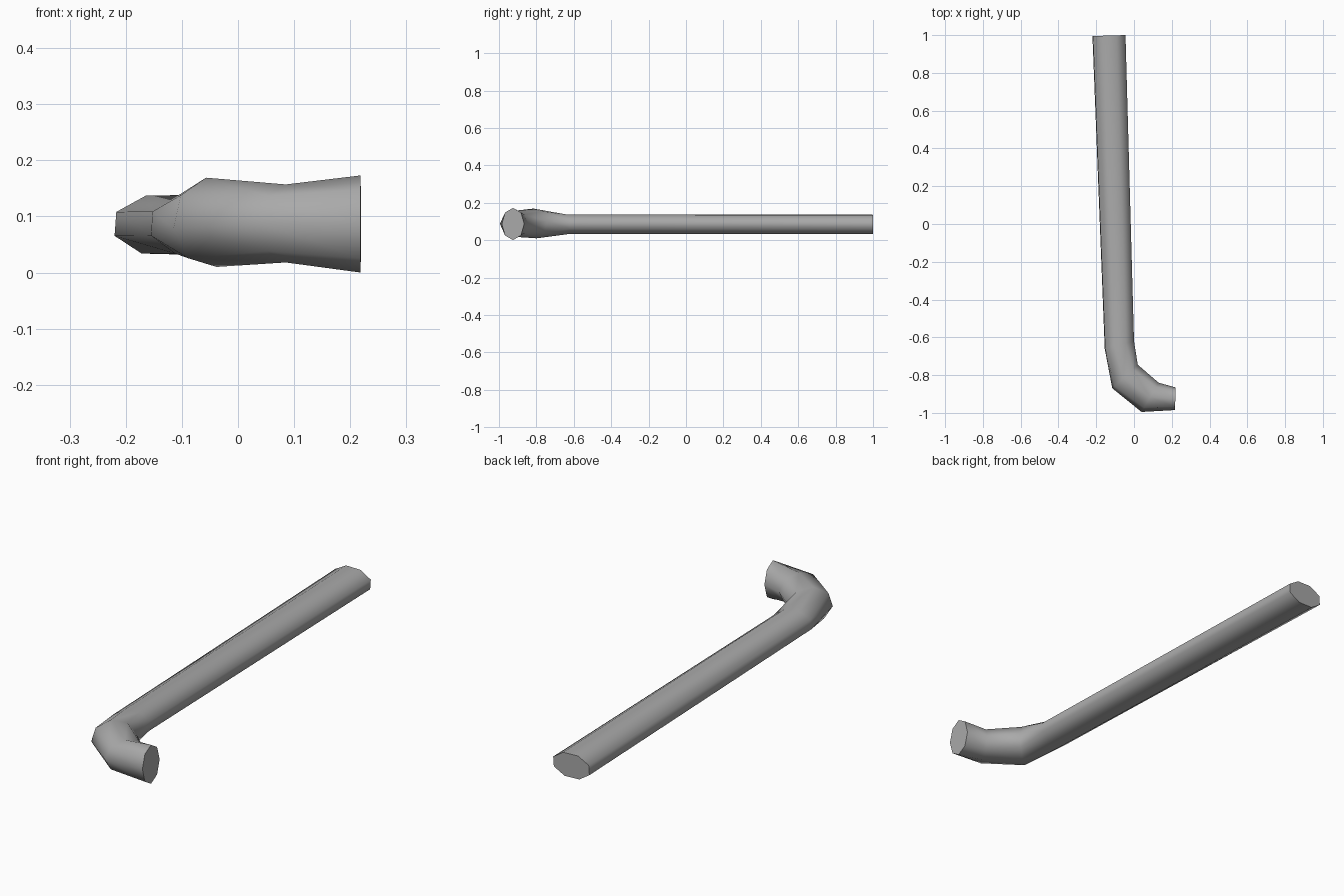
import bpy, bmesh, math
from mathutils import Vector

cube = bpy.data.objects.get("Cube")
if cube:
    bpy.data.objects.remove(cube, do_unlink=True)

grey = bpy.data.materials.new("mid grey")
grey.use_nodes = True
colour = (0.4, 0.4, 0.4, 1)
grey.diffuse_color = colour
grey.node_tree.nodes["Principled BSDF"].inputs["Base Color"].default_value = colour

SIDES = 8

# Cross-sections along the bar: outer edge, inner edge, bottom, top, twist
sections = [
    ((-0.22, 0.995), (-0.045, 1.0), 0.032, 0.137, 20),
    ((-0.155, -0.66), (0.0, -0.62), 0.032, 0.138, 20),
    ((-0.115, -0.87), (0.02, -0.745), 0.01, 0.169, 8),
    ((0.04, -0.995), (0.13, -0.84), 0.018, 0.157, 0),
    ((0.218, -0.985), (0.219, -0.865), 0.0, 0.173, 0),
]


def ring(bm, outer, inner, bottom, top, twist):
    """Add one eight-sided section that fills the given width and height."""
    a, b = Vector((*outer, 0)), Vector((*inner, 0))
    mid, half = (a + b) / 2, (b - a) / 2
    angles = [math.radians(twist) + math.tau * i / SIDES for i in range(SIDES)]
    wide = max(math.cos(t) for t in angles)
    tall = max(math.sin(t) for t in angles)
    return [bm.verts.new(mid + half * math.cos(t) / wide + Vector((
        0, 0, (bottom + top) / 2 + (top - bottom) / 2 * math.sin(t) / tall)))
        for t in angles]


# Hooked bar: skin the sections and close both ends
bm = bmesh.new()
rings = [ring(bm, *s) for s in sections]
for r, s in zip(rings, rings[1:]):
    for i in range(SIDES):
        j = (i + 1) % SIDES
        bm.faces.new((r[i], r[j], s[j], s[i]))
bm.faces.new(rings[0])
bm.faces.new(rings[-1])
bmesh.ops.recalc_face_normals(bm, faces=bm.faces)
mesh = bpy.data.meshes.new("hooked_bar")
bm.to_mesh(mesh)
bm.free()
mesh.materials.append(grey)
bar = bpy.data.objects.new("hooked_bar", mesh)
bpy.context.collection.objects.link(bar)

# Smooth sides, crisp end faces
bpy.ops.object.select_all(action="DESELECT")
bar.select_set(True)
bpy.context.view_layer.objects.active = bar
bpy.ops.object.shade_smooth_by_angle(angle=math.radians(65))
